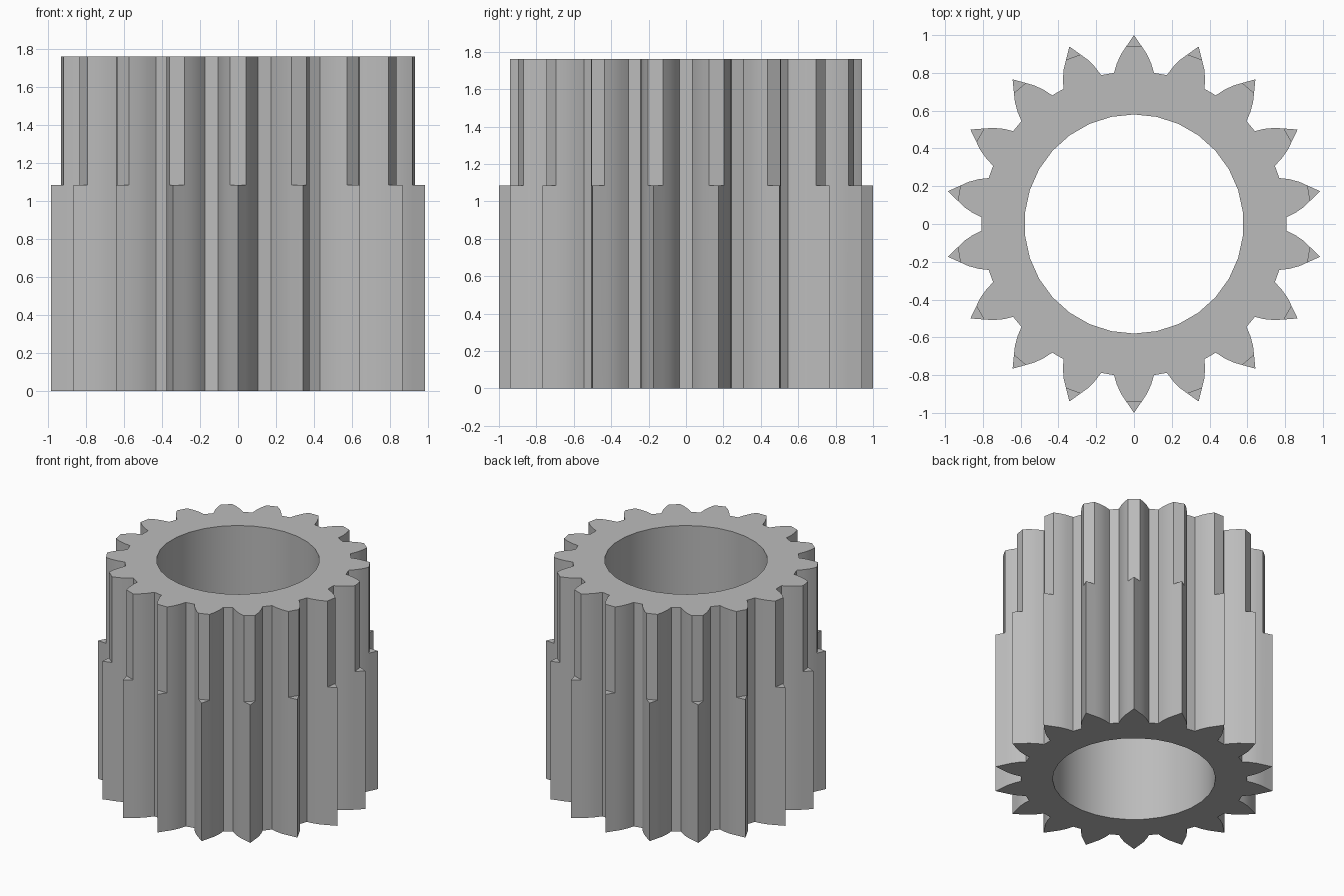
import bpy, bmesh, math
from mathutils import Matrix, Vector

TEETH, BORE_SIDES, BORE_RADIUS = 18, 30, 0.58
STEP, TOP = 1.085, 1.76

cube = bpy.data.objects.get("Cube")
if cube:
    bpy.data.objects.remove(cube, do_unlink=True)

# One tooth pointing along +y: curved flank from the root to the turned-down tip
flank = [(0.106, 0.80), (0.091, 0.85), (0.068, 0.90), (0.041, 0.94)]
tip = (0, 1)
mirrored = [(-x, y) for x, y in reversed(flank)]


def outline(tooth):
    """Repeat the tooth around the axis as a list of flat points."""
    return [Matrix.Rotation(math.tau * i / TEETH, 2) @ Vector(p)
            for i in range(TEETH) for p in tooth]


bm = bmesh.new()


def ring(points, z):
    return [bm.verts.new((p.x, p.y, z)) for p in points]


def wall(low, high):
    n = len(low)
    for i in range(n):
        j = (i + 1) % n
        bm.faces.new((low[i], low[j], high[j], high[i]))


def cap(outer, inner):
    edges = []
    for loop in (outer, inner):
        for a, b in zip(loop, loop[1:] + loop[:1]):
            edges.append(bm.edges.get((a, b)))
    bmesh.ops.triangle_fill(bm, edges=edges, use_beauty=True, use_dissolve=False)


# Lower section with pointed teeth
pointed = outline(flank + [tip] + mirrored)
base = ring(pointed, 0)
shelf = ring(pointed, STEP)
wall(base, shelf)

# Upper section with the tips turned off, leaving a small ledge on each tooth
per_tooth = len(flank) * 2 + 1
tip_index = len(flank)
neck = [v for i, v in enumerate(shelf) if i % per_tooth != tip_index]
for i in range(tip_index, len(shelf), per_tooth):
    bm.faces.new((shelf[i - 1], shelf[i], shelf[i + 1]))
crown = ring(outline(flank + mirrored), TOP)
wall(neck, crown)

# Bore through the middle
circle = [Matrix.Rotation(math.tau * i / BORE_SIDES, 2) @ Vector((0, BORE_RADIUS))
          for i in range(BORE_SIDES)]
bore_low, bore_high = ring(circle, 0), ring(circle, TOP)
wall(bore_low, bore_high)

# End faces
cap(base, bore_low)
cap(crown, bore_high)
bmesh.ops.recalc_face_normals(bm, faces=bm.faces[:])

mesh = bpy.data.meshes.new("pinion_gear")
bm.to_mesh(mesh)
bm.free()
gear = bpy.data.objects.new("pinion_gear", mesh)
bpy.context.collection.objects.link(gear)

# Plain grey metal
grey = bpy.data.materials.new("grey")
grey.use_nodes = True
colour = (0.5, 0.5, 0.5, 1)
grey.diffuse_color = colour
grey.node_tree.nodes["Principled BSDF"].inputs["Base Color"].default_value = colour
mesh.materials.append(grey)

# Smooth flanks and bore, sharp edges elsewhere
bpy.ops.object.select_all(action="DESELECT")
gear.select_set(True)
bpy.context.view_layer.objects.active = gear
bpy.ops.object.shade_smooth_by_angle(angle=math.radians(30))
